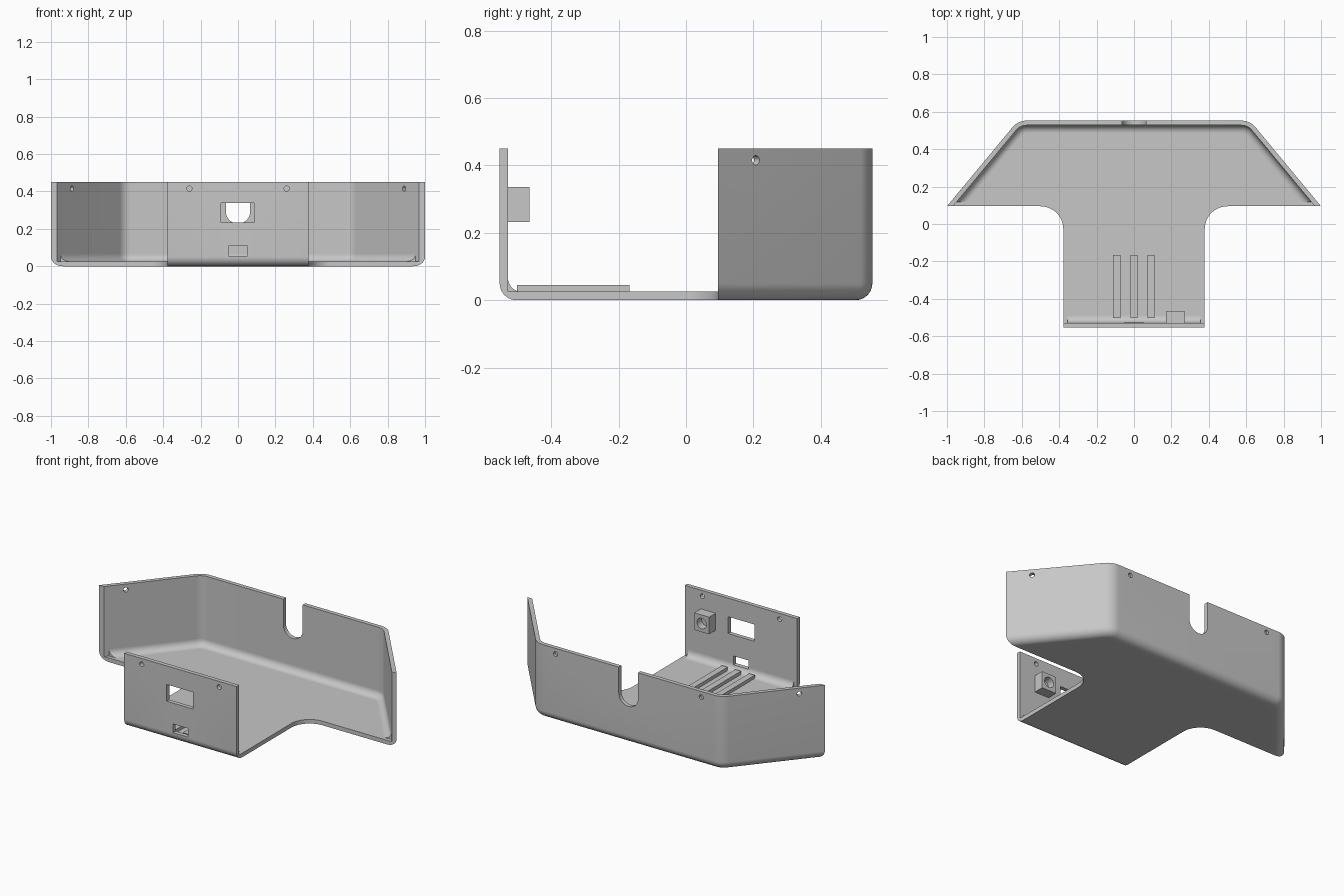
import bpy, bmesh, math
from mathutils import Vector, Matrix

if "Cube" in bpy.data.objects:
    bpy.data.objects.remove(bpy.data.objects["Cube"], do_unlink=True)

GREY = bpy.data.materials.new("plain grey")
GREY.use_nodes = True
COLOUR = (0.57, 0.57, 0.57, 1)
GREY.diffuse_color = COLOUR
bsdf = GREY.node_tree.nodes["Principled BSDF"]
bsdf.inputs["Base Color"].default_value = COLOUR
bsdf.inputs["Roughness"].default_value = 0.7

# Shared dimensions
T = 0.025            # sheet thickness
H = 0.45             # wall height
R = 0.05             # outer bottom rounding
F = 0.04             # inner fillet
D = 0.075            # depth of the swept rim under the floor
BACK, EDGE = 0.553, 0.095
STEM = 0.378
CORNER_X, CORNER_R = 0.62, 0.1
SLOPE = (1 - CORNER_X) / (BACK - EDGE)
NORMAL = Vector((1, SLOPE, 0)).normalized()


def finish(name, bm):
    bmesh.ops.recalc_face_normals(bm, faces=bm.faces)
    mesh = bpy.data.meshes.new(name)
    bm.to_mesh(mesh)
    bm.free()
    mesh.materials.append(GREY)
    obj = bpy.data.objects.new(name, mesh)
    bpy.context.collection.objects.link(obj)
    return obj


def loft(name, rings):
    """Closed rings of points joined into a capped solid."""
    bm = bmesh.new()
    rows = [[bm.verts.new(p) for p in ring] for ring in rings]
    n = len(rows[0])
    for a, b in zip(rows, rows[1:]):
        for i in range(n):
            j = (i + 1) % n
            bm.faces.new((a[i], a[j], b[j], b[i]))
    bm.faces.new(rows[0])
    bm.faces.new(rows[-1])
    return finish(name, bm)


def box(name, x0, x1, y0, y1, z0, z1):
    return loft(name, [[(x0, y0, z), (x1, y0, z), (x1, y1, z), (x0, y1, z)] for z in (z0, z1)])


def cylinder(name, centre, axis, radius, length):
    bm = bmesh.new()
    turn = Vector((0, 0, 1)).rotation_difference(Vector(axis)).to_matrix().to_4x4()
    bmesh.ops.create_cone(bm, cap_ends=True, segments=32, radius1=radius, radius2=radius,
                          depth=length, matrix=Matrix.Translation(centre) @ turn)
    return finish(name, bm)


def arc(cx, cy, r, start, end, steps=10):
    angles = [math.radians(start + (end - start) * i / steps) for i in range(steps + 1)]
    return [(cx + r * math.cos(a), cy + r * math.sin(a)) for a in angles]


def cut(obj, cutters):
    bpy.context.view_layer.objects.active = obj
    for c in cutters:
        c.hide_render = True
        mod = obj.modifiers.new("cut", 'BOOLEAN')
        mod.operation, mod.solver, mod.object = 'DIFFERENCE', 'EXACT', c
        bpy.ops.object.modifier_apply(modifier=mod.name)
        bpy.data.objects.remove(c, do_unlink=True)


def wall_path(y_end):
    """Points along the outer wall with their inward offset vectors."""
    tilt = math.degrees(math.atan2(NORMAL.y, NORMAL.x))
    cx = CORNER_X - CORNER_R * math.tan(math.radians((90 - tilt) / 2))
    half = [(Vector((1 - (y_end - EDGE) * SLOPE, y_end, 0)), Vector((-1 / NORMAL.x, 0, 0)))]
    for x, y in arc(0, 0, 1, tilt, 90):
        n = Vector((x, y, 0))
        half.append((Vector((cx, BACK - CORNER_R, 0)) + n * CORNER_R, -n))
    flip = Vector((-1, 1, 1))
    return half + [(p * flip, o * flip) for p, o in reversed(half)]


def sweep(name, profile, y_end):
    return loft(name, [[p + o * d + Vector((0, 0, z)) for d, z in profile]
                       for p, o in wall_path(y_end)])


# Cross-sections: depth from the outer face, height
wall_section = [(0, H), (T, H), (T, T), (D, T), (D, 0)] + arc(R, R, R, 270, 180)
fillet_section = [(T - .004, T - .004), (T - .004, T + F)] \
    + arc(T + F, T + F, F, 180, 270) + [(T + F, T - .004)]

# Back wall with slanted sides
rear_wall = sweep("rear_wall", wall_section, EDGE)
rear_fillet = sweep("rear_fillet", fillet_section, EDGE + 0.022)

# Cable notch, side screw holes and shallow rear holes
notch_r, notch_z = 0.065, 0.293
notch_outline = arc(0, notch_z, notch_r, 180, 360, 20) + [(notch_r, H + .1), (-notch_r, H + .1)]
cutters = [loft("notch_cutter", [[(x, y, z) for x, z in notch_outline] for y in (BACK - .05, BACK + .05)])]
HOLE_Z, HOLE_R = 0.415, 0.014
for s in (-1, 1):
    y = 0.207
    cutters.append(cylinder("side_hole_cutter", (s * (1 - (y - EDGE) * SLOPE), y, HOLE_Z),
                            (s * NORMAL.x, NORMAL.y, 0), HOLE_R, 0.12))
    cutters.append(cylinder("rear_hole_cutter", (s * 0.49, BACK, HOLE_Z), (0, 1, 0), HOLE_R, 0.03))
cut(rear_wall, cutters)

# T-shaped floor
bend = 0.122
right = [(STEM, -BACK + D)] + arc(STEM + bend, EDGE - bend, bend, 180, 90)
right += [tuple((p + o * D).xy) for p, o in wall_path(EDGE)[:12]]
outline = right + [(-x, y) for x, y in reversed(right)]
floor = loft("floor", [[(x, y, z) for x, y in outline] for z in (0, T)])

# Front panel and its inner fillet
front_panel = loft("front_panel", [[(x, d - BACK, z) for d, z in wall_section] for x in (-STEM, STEM)])
front_fillet = loft("front_fillet", [[(x, d - BACK, z) for d, z in fillet_section] for x in (-.355, .355)])
cut(front_panel, [box("window_cutter", -.092, .086, -.6, -.5, .235, .337),
                  box("slot_cutter", -.05, .05, -.6, -.45, .055, .108)]
    + [cylinder("panel_hole_cutter", (s * .26, -BACK, HOLE_Z), (0, 1, 0), HOLE_R, .1) for s in (-1, 1)])
cut(front_fillet, [box("slot_cutter", -.05, .05, -.6, -.45, .055, .108)])

# Socket block behind the panel
socket_block = box("socket_block", .17, .27, -BACK + T - .002, -.465, .232, .336)
cut(socket_block, [cylinder("socket_cutter", (.22, -.465, .284), (0, 1, 0), .032, .09)])

# Floor ribs
ribs = [box("floor_rib", x - .019, x + .019, -.502, -.167, T - .002, .045) for x in (-.092, 0, .09)]

# Smooth the rounded parts, keep edges sharp
for obj in [rear_wall, rear_fillet, floor, front_panel, front_fillet, socket_block]:
    bpy.ops.object.select_all(action='DESELECT')
    obj.select_set(True)
    bpy.context.view_layer.objects.active = obj
    bpy.ops.object.shade_smooth_by_angle(angle=math.radians(30))
